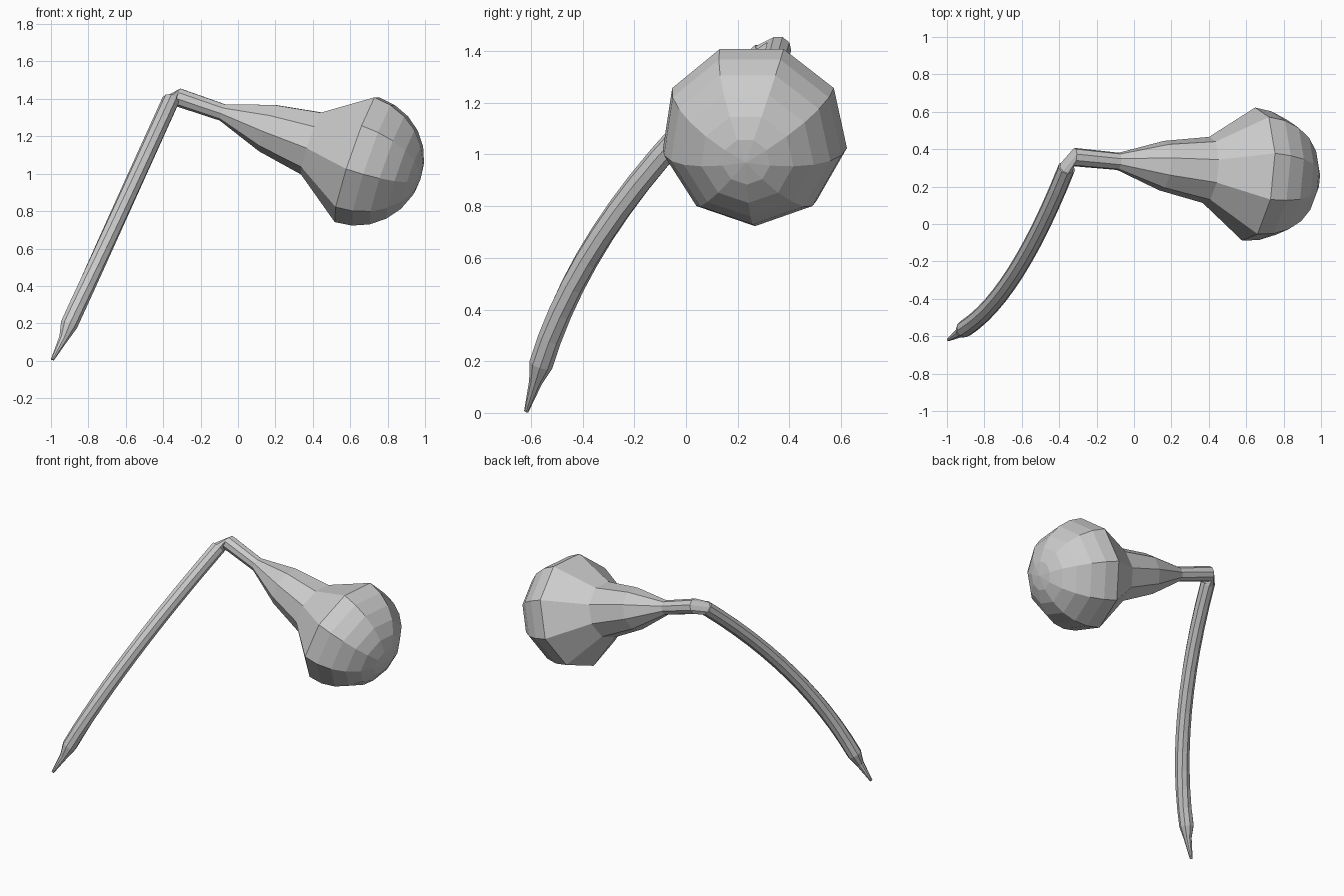
import bpy, bmesh
from math import sin, cos, pi, radians
from mathutils import Vector

if "Cube" in bpy.data.objects:
    bpy.data.objects.remove(bpy.data.objects["Cube"])

SIDES = 9


def loft(name, rings):
    """Skin (centre, axis, radius) rings; first corner points downward. Radius 0 makes a pole."""
    bm = bmesh.new()
    loops = []
    for c, axis, r in rings:
        c, a = Vector(c), Vector(axis).normalized()
        if r == 0:
            loops.append([bm.verts.new(c)])
            continue
        down = Vector((0, 0, -1))
        down = (down - a * down.dot(a)).normalized()
        side = a.cross(down)
        loops.append([bm.verts.new(c + r * (down * cos(2 * pi * i / SIDES) + side * sin(2 * pi * i / SIDES)))
                      for i in range(SIDES)])
    for p, q in zip(loops, loops[1:]):
        for i in range(SIDES):
            j = (i + 1) % SIDES
            if len(q) == 1:
                bm.faces.new((p[i], p[j], q[0]))
            else:
                bm.faces.new((p[i], p[j], q[j], q[i]))
    for l in (loops[0], loops[-1]):
        if len(l) > 1:
            bm.faces.new(l)
    bmesh.ops.recalc_face_normals(bm, faces=bm.faces)
    me = bpy.data.meshes.new(name)
    bm.to_mesh(me)
    bm.free()
    ob = bpy.data.objects.new(name, me)
    bpy.context.collection.objects.link(ob)
    return ob


# Flared neck and domed head along one tilted axis
start = Vector((-0.322, 0.358, 1.41))
centre = Vector((0.633, 0.265, 1.085))
axis = (centre - start).normalized()
R = 0.363
head = [(start.lerp(centre, i / 4), axis, r) for i, r in enumerate((0.05, 0.047, 0.135, 0.18, R))]
for k in range(1, 7):
    a = radians(15 * k)
    head.append((centre + axis * R * sin(a), axis, R * cos(a) if k < 6 else 0))
loft("head", head)

# Bowed stem: tapered tip, curved shaft, then the bend into the neck
N = 12
path = []
for i in range(N + 1):
    s = i / N
    path.append(Vector((-0.905 + 0.545 * s, -0.56 + 0.86 * s - 0.508 * s * (1 - s), 0.19 + 1.2 * s)))
tip_axis = path[1] - path[0]
stem = [((-0.992, -0.618, 0.006), tip_axis, 0.009),
        ((-0.932, -0.582, 0.12), tip_axis, 0.026)]
for i, p in enumerate(path):
    t = path[min(i + 1, N)] - path[max(i - 1, 0)]
    stem.append((p, t, 0.047))
loft("stem", stem)

# Elbow linking stem and neck
loft("elbow", [(path[-1] - (path[-1] - path[-2]) * 0.1, path[-1] - path[-2], 0.046),
               (start, axis, 0.05)])
